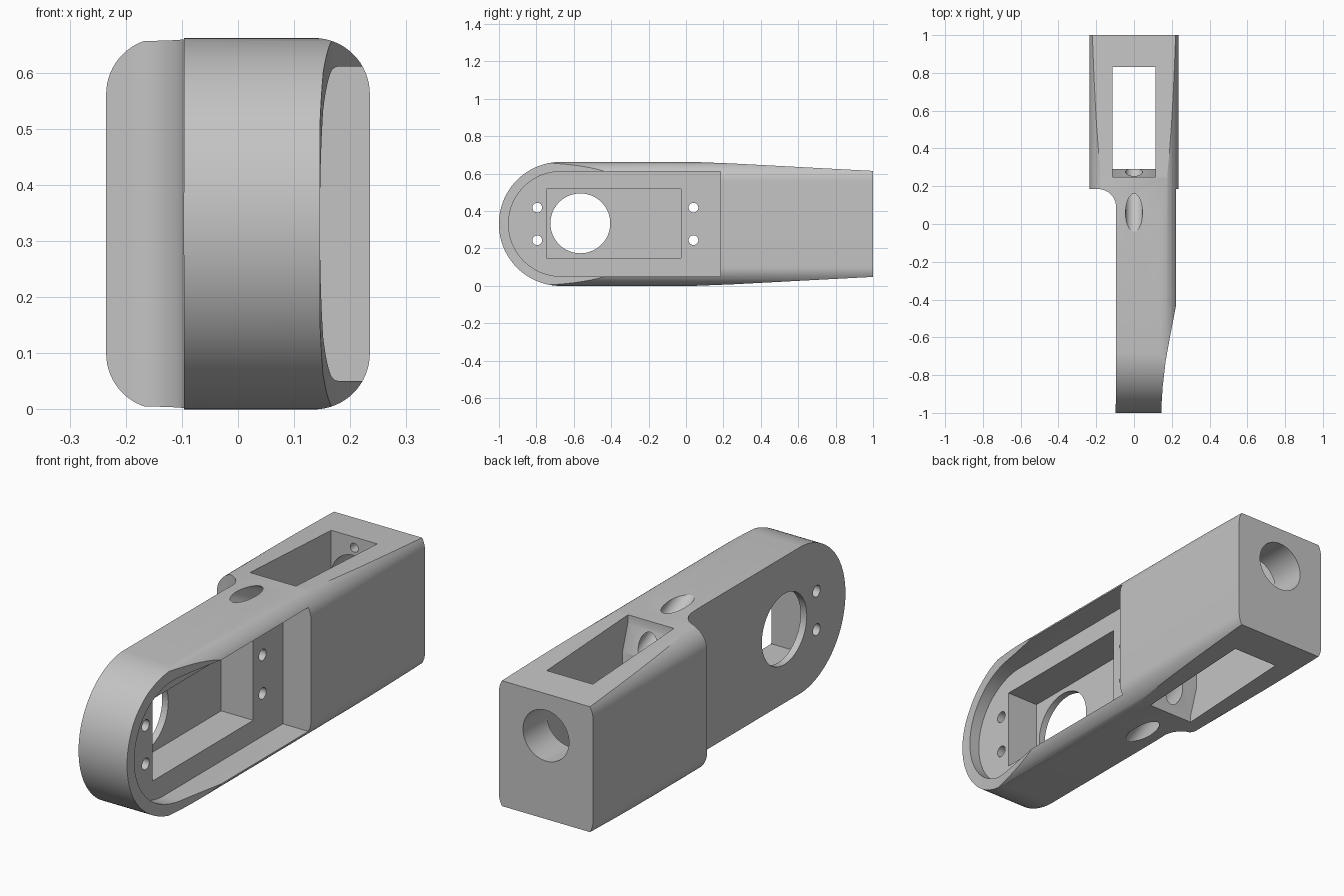
import bpy, bmesh, math

cube = bpy.data.objects.get("Cube")
if cube:
    bpy.data.objects.remove(cube, do_unlink=True)

MID = 0.331    # height of the centre line
HALF = 0.331   # half height of the arm


def arc(ca, cb, r, start, end, n=24):
    angles = [math.radians(start + (end - start) * i / n) for i in range(n + 1)]
    return [(ca + r * math.cos(t), cb + r * math.sin(t)) for t in angles]


def prism(name, points, axis, lo, hi):
    """Extrude a closed 2D outline along one axis."""
    place = {"x": lambda a, b, t: (t, a, b),
             "y": lambda a, b, t: (a, t, b),
             "z": lambda a, b, t: (a, b, t)}[axis]
    bm = bmesh.new()
    rings = [[bm.verts.new(place(a, b, t)) for a, b in points] for t in (lo, hi)]
    for ring in rings:
        bm.faces.new(ring)
    for i in range(len(points)):
        j = (i + 1) % len(points)
        bm.faces.new((rings[0][i], rings[0][j], rings[1][j], rings[1][i]))
    bmesh.ops.recalc_face_normals(bm, faces=bm.faces)
    mesh = bpy.data.meshes.new(name)
    bm.to_mesh(mesh)
    bm.free()
    obj = bpy.data.objects.new(name, mesh)
    bpy.context.collection.objects.link(obj)
    return obj


def box(a0, a1, b0, b1):
    return [(a0, b0), (a1, b0), (a1, b1), (a0, b1)]


def circle(ca, cb, r, n=48):
    return arc(ca, cb, r, 0, 360, n)[:-1]


def combine(target, cutter, operation="DIFFERENCE"):
    """Apply a boolean, then discard the cutter."""
    cutter.hide_render = True
    mod = target.modifiers.new("cut", "BOOLEAN")
    mod.operation = operation
    mod.solver = "EXACT"
    mod.object = cutter
    bpy.context.view_layer.objects.active = target
    bpy.ops.object.modifier_apply(modifier=mod.name)
    bpy.data.objects.remove(cutter, do_unlink=True)


# Rounded bar along the length
R, W = 0.1, 0.235
section = []
for ca, cb, start in ((W - R, HALF * 2 - R, 0), (R - W, HALF * 2 - R, 90),
                      (R - W, R, 180), (W - R, R, 270)):
    section += arc(ca, cb, R, start, start + 90, 16)
arm = prism("arm_housing", section, "y", -1.1, 1.0)

# Round front end and tapered rear, seen from the side
side = arc(HALF - 1, MID, HALF + 0.0005, 90, 270, 64)
side += [(0.05, 0.0), (0.25, 0.008), (1.1, 0.053), (1.1, 0.609), (0.25, 0.654), (0.05, 0.662)]
combine(arm, prism("side_outline", side, "x", -0.5, 0.5), "INTERSECT")

# Stepped side with a concave fillet
step = [(-0.097, -1.2)] + arc(-0.19, 0.09, 0.095, 0, 90, 16) + [(-0.5, 0.185), (-0.5, -1.2)]
combine(arm, prism("side_step", step, "z", -0.2, 0.9))

# Curved thinning of the front rim
rim = [(0.237, -0.36), (0.215, -0.47), (0.19, -0.6), (0.167, -0.73),
       (0.152, -0.86), (0.146, -0.95), (0.145, -1.2), (0.5, -1.2), (0.5, -0.36)]
combine(arm, prism("rim_slope", rim, "z", -0.2, 0.9))

# Outer pocket, inner pocket, round opening
pocket = arc(-0.669, MID, 0.28, 90, 270, 48) + [(0.185, MID - 0.28), (0.185, MID + 0.28)]
combine(arm, prism("outer_pocket", pocket, "x", 0.095, 0.5))
combine(arm, prism("inner_pocket", box(-0.745, -0.027, 0.148, 0.518), "x", -0.065, 0.3))
combine(arm, prism("round_opening", circle(-0.565, 0.334, 0.16, 64), "x", -0.3, 0.2))

# Screw holes
for y in (-0.795, 0.04):
    for dz in (-0.087, 0.087):
        combine(arm, prism("screw_hole", circle(y, MID + dz, 0.026, 24), "x", -0.3, 0.3))

# Rear window, its front wall bulging inward
window = [(0.83, -0.2), (0.83, 0.9), (0.25, 0.9), (0.25, 0.62), (0.29, 0.5),
          (0.29, 0.16), (0.25, 0.04), (0.25, -0.2)]
combine(arm, prism("rear_window", window, "x", -0.115, 0.115))

# Sloping cable grooves above and below
for s in (1, -1):
    groove = prism("cable_groove", circle(0, 0, 0.045, 32), "y", -0.3, 0.42)
    groove.rotation_euler.x = -s * math.radians(28)
    groove.location = (0, -0.04, MID + s * (HALF + 0.051))
    bpy.context.view_layer.update()
    combine(arm, groove)

# Rear end opening and small blind hole
combine(arm, prism("end_opening", circle(0, 0.425, 0.115), "y", 0.7, 1.2))
combine(arm, prism("blind_hole", circle(0, 0.575, 0.02, 20), "y", 0.7, 0.9))

# Grey finish
grey = bpy.data.materials.new("light_grey")
grey.use_nodes = True
colour = (0.55, 0.55, 0.55, 1)
grey.diffuse_color = colour
grey.node_tree.nodes["Principled BSDF"].inputs["Base Color"].default_value = colour
arm.data.materials.clear()
arm.data.materials.append(grey)
for face in arm.data.polygons:
    face.material_index = 0

bpy.ops.object.select_all(action="DESELECT")
arm.select_set(True)
bpy.context.view_layer.objects.active = arm
bpy.ops.object.shade_smooth_by_angle(angle=math.radians(25))
